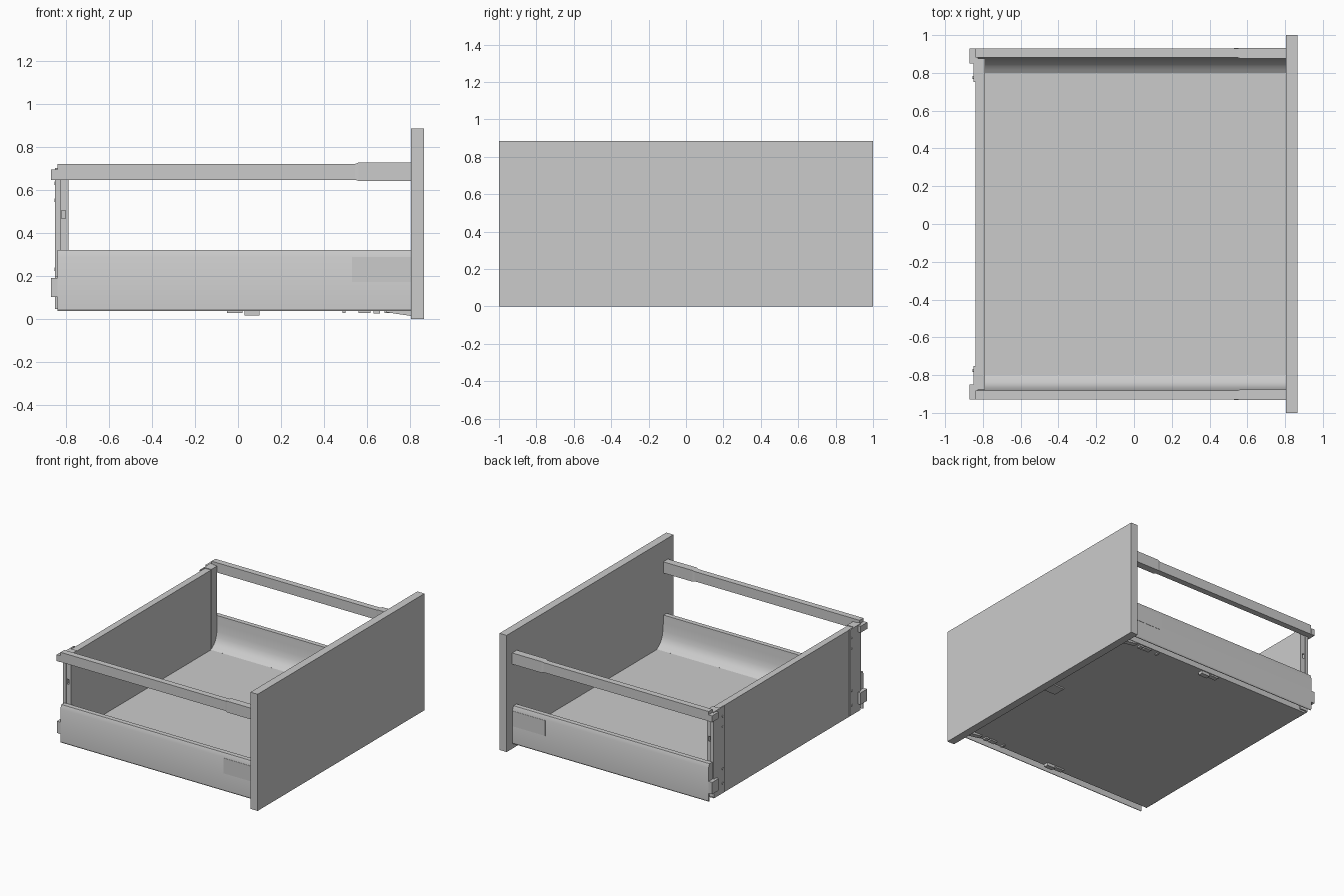
import bpy, bmesh, math

if "Cube" in bpy.data.objects:
    bpy.data.objects.remove(bpy.data.objects["Cube"])


def finish(name, bm):
    bmesh.ops.recalc_face_normals(bm, faces=bm.faces[:])
    me = bpy.data.meshes.new(name)
    bm.to_mesh(me)
    bm.free()
    ob = bpy.data.objects.new(name, me)
    bpy.context.collection.objects.link(ob)
    return ob


def box(name, x, y, z):
    bm = bmesh.new()
    bmesh.ops.create_cube(bm, size=1)
    for v in bm.verts:
        v.co = [lo + (c + 0.5) * (hi - lo) for c, (lo, hi) in zip(v.co, (x, y, z))]
    return finish(name, bm)


def extrude_x(name, sections):
    """Loft matching (y, z) outlines placed at successive x positions."""
    bm = bmesh.new()
    rings = [[bm.verts.new((x, y, z)) for y, z in pts] for x, pts in sections]
    n = len(rings[0])
    for a, b in zip(rings, rings[1:]):
        for i in range(n):
            j = (i + 1) % n
            bm.faces.new((a[i], a[j], b[j], b[i]))
    bm.faces.new(rings[0])
    bm.faces.new(rings[-1])
    return finish(name, bm)


def smooth(ob):
    bpy.ops.object.select_all(action='DESELECT')
    bpy.context.view_layer.objects.active = ob
    ob.select_set(True)
    bpy.ops.object.shade_smooth_by_angle(angle=math.radians(25))


def rect(y0, y1, z0, z1):
    return [(y0, z0), (y1, z0), (y1, z1), (y0, z1)]


def cut(ob, cutter):
    m = ob.modifiers.new("cut", 'BOOLEAN')
    m.operation = 'DIFFERENCE'
    m.solver = 'EXACT'
    m.object = cutter
    cutter.hide_render = True
    cutter.hide_set(True)


# Panels
box("front_panel", (0.805, 0.865), (-1, 1), (0, 0.885))
box("floor_panel", (-0.84, 0.805), (-0.812, 0.812), (0.037, 0.09))
box("back_panel", (-0.84, -0.79), (-0.805, 0.805), (0.04, 0.695))

# Side wall outline: curved inner face, bevelled top, open runner channel below
wall = [(0.93, 0.045), (0.93, 0.29), (0.918, 0.32), (0.882, 0.32), (0.878, 0.26),
        (0.873, 0.205), (0.864, 0.165), (0.852, 0.138), (0.836, 0.118), (0.815, 0.102),
        (0.80, 0.092), (0.812, 0.085), (0.812, 0.037), (0.865, 0.037), (0.865, 0.12),
        (0.885, 0.15), (0.92, 0.15), (0.92, 0.035), (0.925, 0.035)]

for s, side in ((1, "far"), (-1, "near")):
    def sbox(name, x, y, z):
        return box(f"{side}_{name}", x, sorted((s * y[0], s * y[1])), z)

    smooth(extrude_x(f"{side}_side_wall",
                     [(x, [(s * y, z) for y, z in wall]) for x in (-0.84, 0.805)]))

    # Gallery rail with a slightly larger sleeve at the front
    sbox("gallery_rail", (-0.84, 0.56), (0.882, 0.928), (0.646, 0.72))
    lo = [(s * y, z) for y, z in rect(0.882, 0.928, 0.646, 0.72)]
    hi = [(s * y, z) for y, z in rect(0.877, 0.933, 0.641, 0.726)]
    extrude_x(f"{side}_rail_sleeve", [(0.545, lo), (0.56, hi), (0.805, hi)])
    sbox("rail_end_cap", (-0.87, -0.84), (0.85, 0.93), (0.646, 0.695))

    # Rear post with a slot, and the flange screwed onto the back panel
    post = sbox("rear_post", (-0.84, -0.788), (0.805, 0.876), (0.05, 0.70))
    slot = sbox("slot_cutter", (-0.821, -0.803), (0.76, 0.93), (0.465, 0.503))
    cut(post, slot)
    sbox("post_outer_flange", (-0.85, -0.826), (0.85, 0.884), (0.195, 0.70))
    sbox("post_back_flange", (-0.85, -0.84), (0.752, 0.876), (0.045, 0.70))
    for z in (0.12, 0.23, 0.55, 0.63):
        bm = bmesh.new()
        bmesh.ops.create_cone(bm, cap_ends=True, segments=16, radius1=0.008,
                              radius2=0.008, depth=0.006)
        screw = finish(f"{side}_flange_screw", bm)
        screw.rotation_euler.y = math.pi / 2
        screw.location = (-0.851, s * 0.775, z)

    # Hook at the rear end of the wall
    sbox("rear_hook", (-0.87, -0.838), (0.85, 0.928), (0.10, 0.19))

    # Thin cover plate near the front of the outer face
    sbox("wall_cover", (0.53, 0.805), (0.926, 0.932), (0.17, 0.286))

    # Small clips under the wall
    for x0, x1, z0 in ((-0.05, 0.02, 0.026), (0.03, 0.10, 0.015),
                       (0.485, 0.50, 0.027), (0.56, 0.615, 0.027), (0.63, 0.66, 0.025)):
        sbox("runner_clip", (x0, x1), (0.822, 0.858), (z0, 0.04))

    # Sloping front catch
    extrude_x(f"{side}_front_catch",
              [(0.69, [(s * y, z) for y, z in rect(0.825, 0.862, 0.03, 0.04)]),
               (0.805, [(s * y, z) for y, z in rect(0.825, 0.862, 0.013, 0.04)])])

# Central plate under the floor near the front
box("floor_support_plate", (0.68, 0.805), (-0.05, 0.05), (0.027, 0.038))
